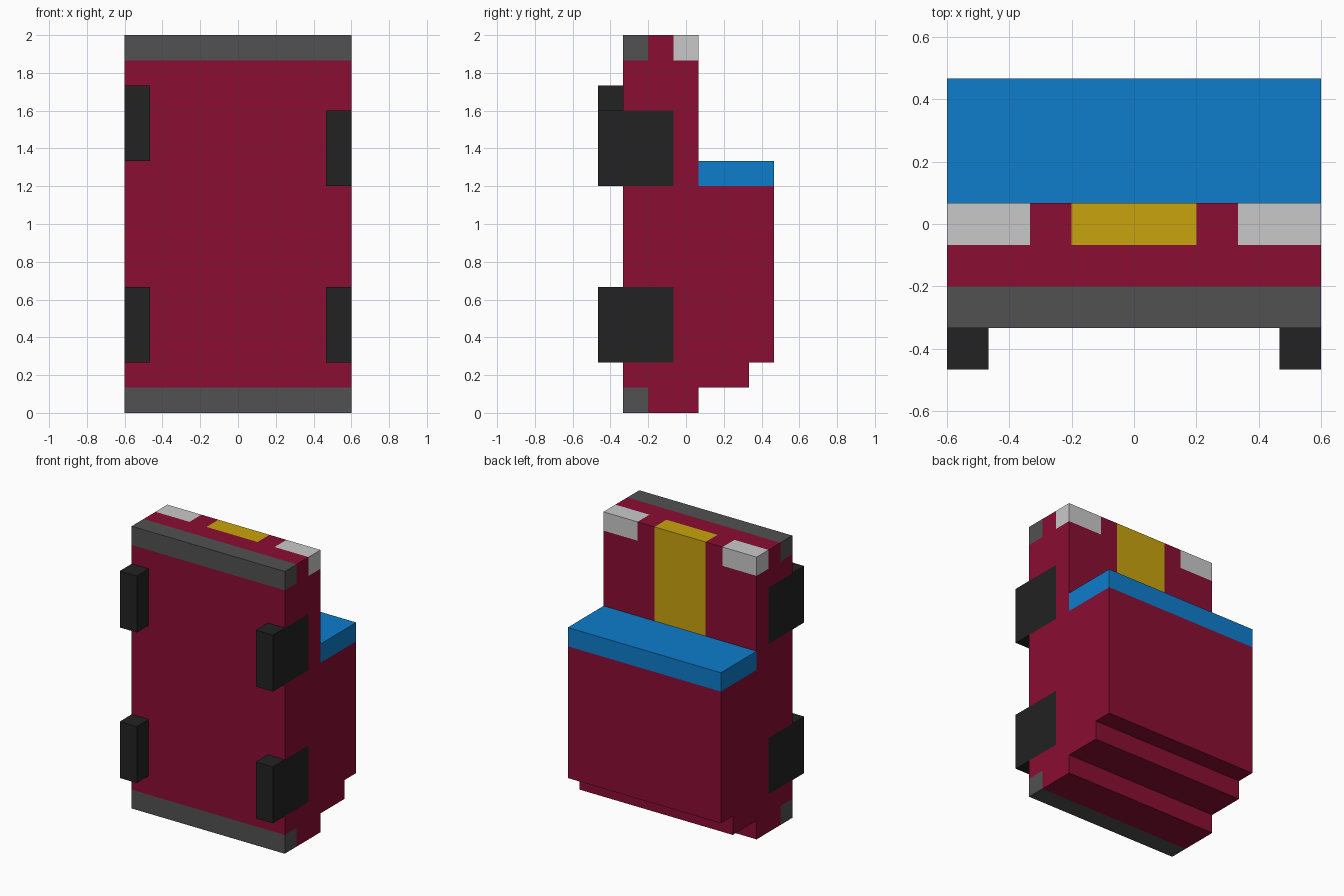
import bpy, bmesh

if "Cube" in bpy.data.objects:
    bpy.data.objects.remove(bpy.data.objects["Cube"])

U = 2 / 15  # one block


def material(name, rgb):
    m = bpy.data.materials.new(name)
    lin = [((c / 255 + 0.055) / 1.055) ** 2.4 for c in rgb]
    m.diffuse_color = (*lin, 1)
    m.use_nodes = True
    m.node_tree.nodes["Principled BSDF"].inputs["Base Color"].default_value = m.diffuse_color
    return m


RED = material("crimson paint", (138, 14, 51))
BLACK = material("tyre black", (34, 34, 34))
GREY = material("bumper grey", (81, 81, 81))
BLUE = material("glass blue", (14, 125, 204))
YELLOW = material("stripe yellow", (201, 163, 14))
WHITE = material("lamp white", (201, 201, 201))


def box(name, lo, hi, mat=None):
    """Box between two corners given in blocks."""
    bm = bmesh.new()
    bmesh.ops.create_cube(bm, size=1)
    for v in bm.verts:
        v.co = [(lo[i] if v.co[i] < 0 else hi[i]) * U for i in range(3)]
    return finish(name, bm, mat)


def finish(name, bm, mat):
    bmesh.ops.recalc_face_normals(bm, faces=bm.faces)
    mesh = bpy.data.meshes.new(name)
    bm.to_mesh(mesh)
    bm.free()
    ob = bpy.data.objects.new(name, mesh)
    bpy.context.collection.objects.link(ob)
    if mat:
        mesh.materials.append(mat)
    return ob


# Body: stepped side profile (y, z) extruded across the width
profile = [(-2.5, 0), (0.5, 0), (0.5, 1), (2.5, 1), (2.5, 2), (3.5, 2),
           (3.5, 9), (0.5, 9), (0.5, 15), (-2.5, 15)]
bm = bmesh.new()
face = bm.faces.new([bm.verts.new((-4.5 * U, y * U, z * U)) for y, z in profile])
ext = bmesh.ops.extrude_face_region(bm, geom=[face])
bmesh.ops.translate(bm, vec=(9 * U, 0, 0),
                    verts=[g for g in ext["geom"] if isinstance(g, bmesh.types.BMVert)])
body = finish("body", bm, RED)

# Windscreen across the cabin
box("windscreen", (-4.5, 0.5, 9), (4.5, 3.5, 10), BLUE)


def inset_part(name, lo, hi, mat, grow_lo, grow_hi):
    """Block set into a pocket cut in the body; the cutter grows past open sides."""
    box(name, lo, hi, mat)
    cutter = box("cutter", [a - 0.3 * g for a, g in zip(lo, grow_lo)],
                 [a + 0.3 * g for a, g in zip(hi, grow_hi)])
    mod = body.modifiers.new("pocket", "BOOLEAN")
    mod.operation, mod.solver, mod.object = "DIFFERENCE", "EXACT", cutter
    bpy.context.view_layer.objects.active = body
    bpy.ops.object.modifier_apply(modifier=mod.name)
    bpy.data.objects.remove(cutter)


# Bumpers at both ends
inset_part("rear_bumper", (-4.5, -2.5, 0), (4.5, -1.5, 1), GREY, (1, 1, 1), (1, 0, 0))
inset_part("front_bumper", (-4.5, -2.5, 14), (4.5, -1.5, 15), GREY, (1, 1, 0), (1, 0, 1))

# Bonnet stripe
inset_part("bonnet_stripe", (-1.5, -0.5, 10), (1.5, 0.5, 15), YELLOW, (0, 0, 0), (0, 1, 1))

# Headlights
inset_part("left_headlight", (-4.5, -0.5, 14), (-2.5, 0.5, 15), WHITE, (1, 0, 0), (0, 1, 1))
inset_part("right_headlight", (2.5, -0.5, 14), (4.5, 0.5, 15), WHITE, (0, 0, 0), (1, 1, 1))

# Wheels: the left front one sits a block further forward
for name, z in (("left_front_wheel", 10), ("left_rear_wheel", 2)):
    inset_part(name, (-4.5, -3.5, z), (-3.5, -0.5, z + 3), BLACK, (1, 1, 0), (0, 0, 0))
for name, z in (("right_front_wheel", 9), ("right_rear_wheel", 2)):
    inset_part(name, (3.5, -3.5, z), (4.5, -0.5, z + 3), BLACK, (0, 1, 0), (1, 0, 0))
